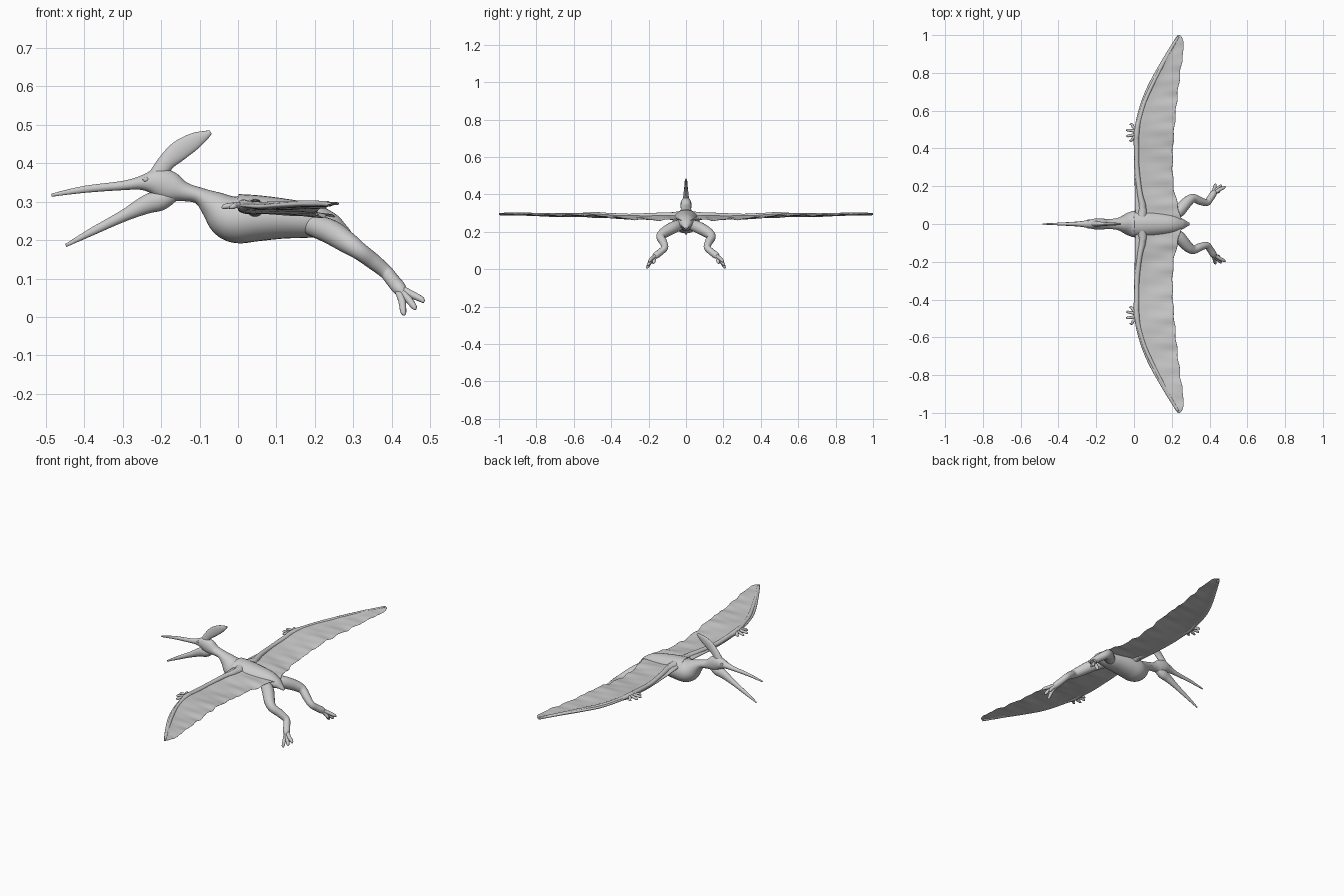
import bpy, math
from mathutils import Vector


def spline(rows, sub):
    """Catmull-Rom interpolation of rows of numbers."""
    out = []
    for i in range(len(rows) - 1):
        a, b, c, d = (rows[max(i - 1, 0)], rows[i], rows[i + 1], rows[min(i + 2, len(rows) - 1)])
        for k in range(sub):
            t = k / sub
            out.append([0.5 * (2 * q + (r - p) * t + (2 * p - 5 * q + 4 * r - s) * t * t
                               + (3 * q - p - 3 * r + s) * t ** 3) for p, q, r, s in zip(a, b, c, d)])
    return out + [list(rows[-1])]


def skin(name, rings):
    """Closed smooth mesh through equal-sized rings."""
    n = len(rings[0])
    verts = [p for r in rings for p in r]
    faces = [(i * n + j, i * n + (j + 1) % n, (i + 1) * n + (j + 1) % n, (i + 1) * n + j)
             for i in range(len(rings) - 1) for j in range(n)]
    faces += [tuple(reversed(range(n))), tuple(range(len(verts) - n, len(verts)))]
    me = bpy.data.meshes.new(name)
    me.from_pydata(verts, [], faces)
    me.shade_smooth()
    ob = bpy.data.objects.new(name, me)
    bpy.context.collection.objects.link(ob)
    return ob


def loft(name, pts, n=20, sub=6):
    """Elliptic tube; each point is x, y, z, half width, half height."""
    rows = spline(pts, sub)
    rings = []
    for i, r in enumerate(rows):
        t = (Vector(rows[min(i + 1, len(rows) - 1)][:3]) - Vector(rows[max(i - 1, 0)][:3])).normalized()
        side = Vector((0, 1, 0))
        side = (side - t * side.dot(t)).normalized()
        up = t.cross(side)
        w, h = max(r[3], 0.001), max(r[4], 0.001)
        rings.append([Vector(r[:3]) + side * w * math.cos(a) + up * h * math.sin(a)
                      for a in (2 * math.pi * k / n for k in range(n))])
    return skin(name, rings)


def mid(rows):
    return [(x, 0, z, w, h) for x, z, w, h in rows]


# Upper beak, skull, neck, torso and tail in one skin
loft("body", mid([
    (-.485, .317, .003, .004), (-.40, .332, .007, .009), (-.30, .342, .012, .012),
    (-.25, .349, .020, .019), (-.21, .350, .028, .037), (-.175, .338, .029, .039),
    (-.14, .326, .027, .025), (-.10, .315, .029, .022), (-.065, .292, .040, .038),
    (-.03, .265, .060, .057), (0, .256, .070, .064), (.05, .257, .070, .060),
    (.12, .256, .062, .052), (.20, .250, .050, .043), (.245, .243, .034, .027),
    (.27, .232, .020, .014), (.292, .218, .007, .005)]), 28)

# Lower jaw
loft("lower_jaw", mid([
    (-.165, .318, .018, .016), (-.20, .305, .024, .027), (-.24, .292, .019, .024),
    (-.30, .262, .013, .015), (-.38, .222, .008, .010), (-.448, .186, .003, .004)]))

# Head crest
loft("crest", mid([
    (-.215, .355, .018, .025), (-.19, .398, .014, .022), (-.155, .431, .010, .026),
    (-.115, .457, .008, .022), (-.085, .473, .006, .012), (-.071, .481, .004, .005)]))

# Wing membrane: span, leading x, trailing x, height
stations = spline([
    (0, .01, .255, .288), (.1, .005, .232, .286), (.2, .004, .210, .280), (.35, .0, .204, .279),
    (.48, .0, .212, .288), (.58, .018, .220, .289), (.68, .050, .230, .287),
    (.77, .092, .241, .290), (.88, .155, .256, .294), (.95, .198, .263, .295),
    (.985, .220, .255, .295), (1.0, .232, .242, .295)], 8)


def wing_ring(s, y, x0, x1, z):
    ring = []
    for k in range(40):
        a = 2 * math.pi * k / 40
        u = (1 - math.cos(a)) / 2
        x = x0 + (x1 - x0) * u
        taper = 1 - 0.4 * y
        h = (.0045 + .016 * math.exp(-(u / .22) ** 2)) * taper
        fold = .0035 * math.sin(48 * y + 18 * x) * u + .002 * math.sin(95 * y - 12 * x) * u
        droop = -.024 * u * math.exp(-(y / .32) ** 2)
        edge = .003 * math.sin(60 * y) * u
        ring.append((x + edge * (y < .9), s * y, z + droop + fold * (1 - y * .5) + h * math.sin(a)))
    return ring


skin("wings", [wing_ring(-1, *r) for r in reversed(stations)] + [wing_ring(1, *r) for r in stations[1:]])

for s, side in ((-1, "right"), (1, "left")):
    # Shoulder muscle and arm bone along the leading edge
    loft(f"{side}_arm", [(x, s * y, z, r, r) for x, y, z, r in [
        (.04, .03, .280, .030), (.045, .09, .285, .020), (.03, .17, .288, .014),
        (.016, .30, .284, .013), (.014, .42, .288, .014), (.014, .485, .290, .016),
        (.03, .56, .291, .011), (.07, .68, .290, .010), (.17, .88, .295, .008),
        (.234, .992, .295, .007)]][::1], 14)
    # Wing fingers
    for i, (tx, ty) in enumerate([(-.022, .527), (-.042, .497), (-.042, .466), (-.024, .442)]):
        by = .485 + (ty - .485) * .35
        loft(f"{side}_finger_{i + 1}", [
            (.015, s * by, .290, .010, .010), (-.004, s * (by * .5 + ty * .5), .291, .008, .008),
            (tx + .010, s * ty, .288, .007, .007), (tx, s * ty, .284, .003, .003)], 10, 4)
    # Leg from hip through knee and ankle to the foot
    loft(f"{side}_leg", [(x, s * y, z, r, r) for x, y, z, r in [
        (.19, .025, .240, .028), (.24, .070, .222, .032), (.285, .120, .193, .028),
        (.315, .136, .172, .023), (.35, .122, .146, .021), (.385, .113, .117, .018),
        (.402, .132, .096, .018), (.420, .160, .074, .018), (.432, .172, .060, .010)]], 16)
    # Toes
    for i, (x, y, z) in enumerate([(.434, .211, .006), (.461, .206, .020), (.481, .200, .038),
                                   (.452, .178, .030)]):
        mx, my, mz = (.418 + x) / 2, (.160 + y) / 2, (.076 + z) / 2 + .003
        loft(f"{side}_toe_{i + 1}", [
            (.412, s * .152, .080, .010, .010), (mx, s * my, mz, .010, .010),
            (x - .004, s * (y - .006), z + .008, .008, .008), (x, s * y, z, .003, .003)], 10, 4)
    # Eye
    bpy.ops.mesh.primitive_uv_sphere_add(segments=16, ring_count=10, radius=.008,
                                         location=(-.240, s * .019, .358))
    eye = bpy.context.object
    eye.name = f"{side}_eye"
    eye.scale = (1, .6, .8)
    eye.data.shade_smooth()
